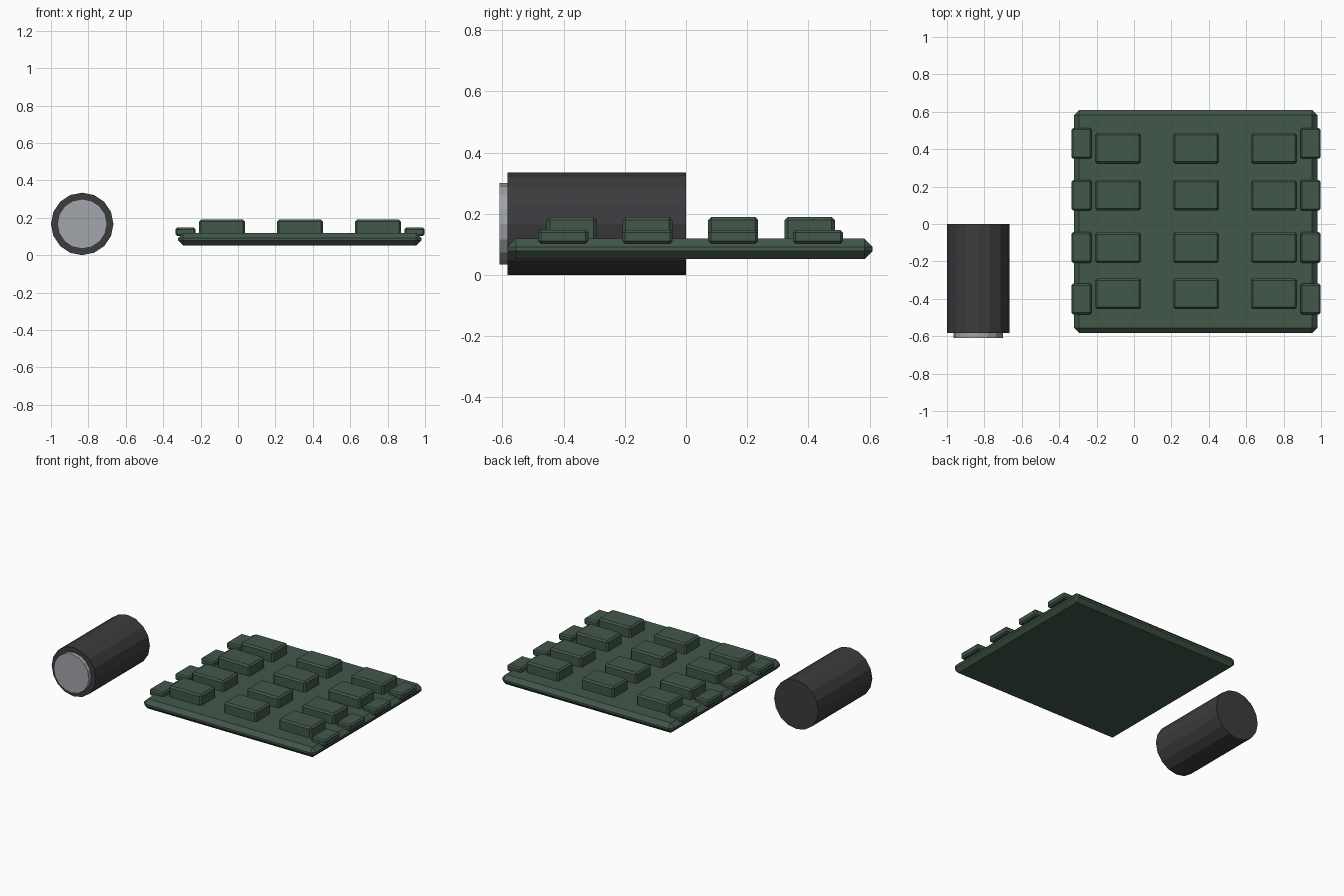
import bpy, math
from mathutils import Matrix

if "Cube" in bpy.data.objects:
    bpy.data.objects.remove(bpy.data.objects["Cube"])


def material(name, rgb):
    m = bpy.data.materials.new(name)
    m.diffuse_color = (*rgb, 1)
    m.use_nodes = True
    m.node_tree.nodes["Principled BSDF"].inputs["Base Color"].default_value = m.diffuse_color
    return m


GREEN = material("green", (0.055, 0.095, 0.068))
DARK = material("charcoal", (0.045, 0.045, 0.048))
PALE = material("pale_grey", (0.36, 0.38, 0.41))


def block(name, x, y, z, bevel):
    """Chamfered box from (min, max) ranges."""
    bpy.ops.mesh.primitive_cube_add(size=1)
    ob = bpy.context.object
    ob.name = name
    ob.data.transform(Matrix.Diagonal((x[1] - x[0], y[1] - y[0], z[1] - z[0], 1)))
    ob.location = [(a + b) / 2 for a, b in (x, y, z)]
    mod = ob.modifiers.new("chamfer", 'BEVEL')
    mod.width = bevel
    mod.segments = 1
    ob.data.materials.append(GREEN)
    return ob


def barrel(name, radius, y0, y1, mat):
    """Flat-sided cylinder lying along y."""
    bpy.ops.mesh.primitive_cylinder_add(vertices=16, radius=radius, depth=y1 - y0)
    ob = bpy.context.object
    ob.name = name
    ob.data.transform(Matrix.Rotation(math.pi / 2, 4, 'X'))
    ob.location = (-0.833, (y0 + y1) / 2, 0.167)
    ob.data.materials.append(mat)


# Canister with pale end disc
barrel("canister_body", 0.167, -0.583, 0.0, DARK)
barrel("canister_end", 0.133, -0.61, -0.575, PALE)

# Base pad
block("pad", (-0.32, 0.98), (-0.583, 0.61), (0.052, 0.119), 0.027)

# Raised blocks in four rows of three
for r, yc in enumerate((-0.373, -0.126, 0.154, 0.404)):
    for c, xc in enumerate((-0.085, 0.332, 0.748)):
        block(f"raised_block_{r}_{c}", (xc - 0.123, xc + 0.123),
              (yc - 0.082, yc + 0.082), (0.102, 0.19), 0.011)

# Low blocks overhanging both side edges
for r, yc in enumerate((-0.401, -0.126, 0.154, 0.431)):
    for side, xc in (("left", -0.28), ("right", 0.943)):
        block(f"edge_block_{side}_{r}", (xc - 0.054, xc + 0.054),
              (yc - 0.082, yc + 0.082), (0.102, 0.147), 0.009)
